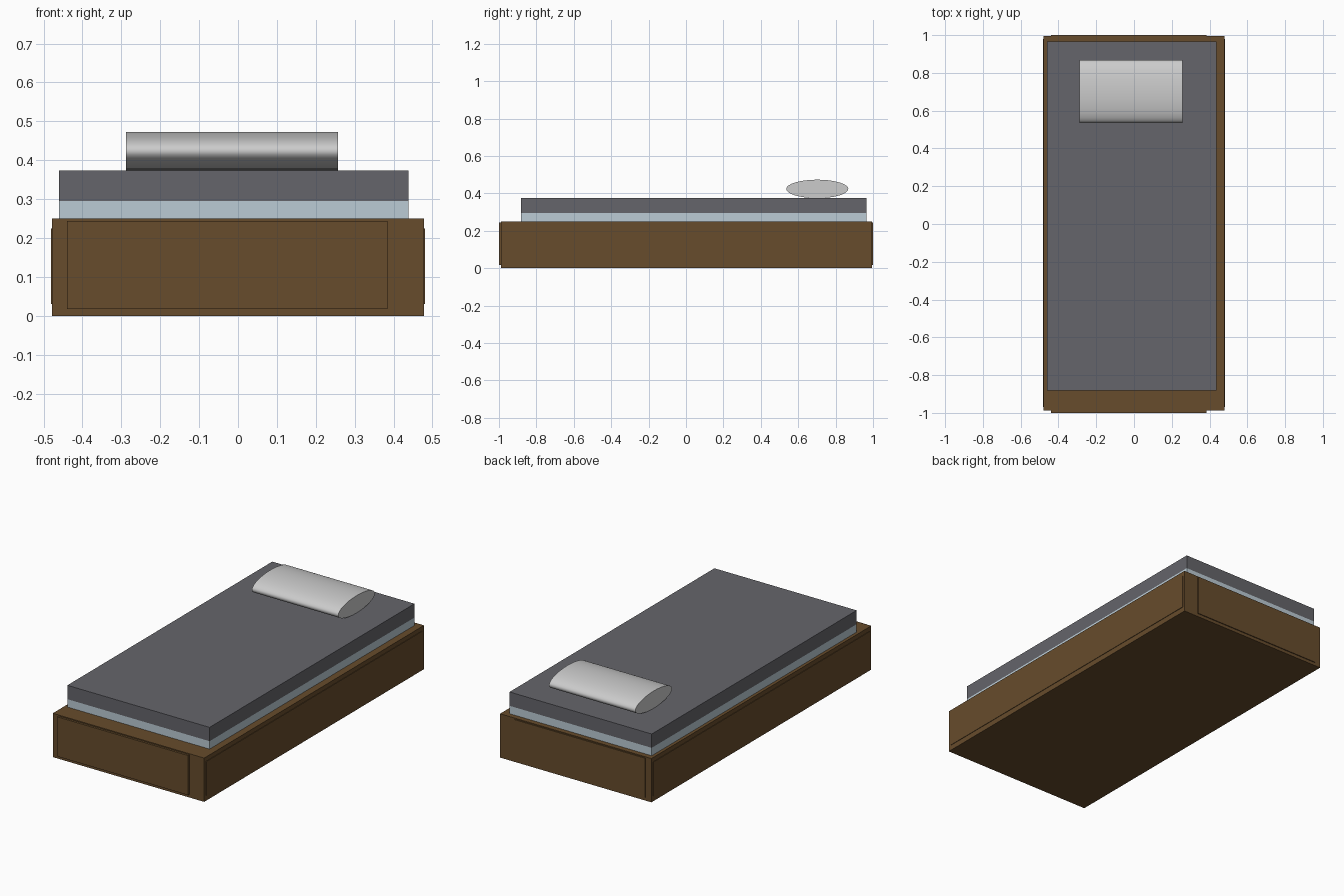
import bpy
import math

if "Cube" in bpy.data.objects:
    bpy.data.objects.remove(bpy.data.objects["Cube"])


def material(name, rgb):
    m = bpy.data.materials.new(name)
    m.diffuse_color = (*rgb, 1)
    m.use_nodes = True
    m.node_tree.nodes["Principled BSDF"].inputs["Base Color"].default_value = m.diffuse_color
    return m


WOOD = material("dark_wood", (0.135, 0.072, 0.025))
COVER = material("charcoal_cover", (0.13, 0.13, 0.145))
SHEET = material("pale_sheet", (0.5, 0.6, 0.66))


def box(name, lo, hi, mat):
    center = [(a + b) / 2 for a, b in zip(lo, hi)]
    bpy.ops.mesh.primitive_cube_add(size=1, location=center)
    ob = bpy.context.object
    ob.name = name
    ob.scale = [b - a for a, b in zip(lo, hi)]
    bpy.ops.object.transform_apply(location=False, rotation=False, scale=True)
    ob.data.materials.append(mat)
    return ob


# Bed base with thin raised panels on its four sides
box("bed_base", (-0.478, -0.988, 0), (0.478, 0.995, 0.25), WOOD)
box("front_panel", (-0.44, -1.0, 0.018), (0.385, -0.98, 0.244), WOOD)
box("back_panel", (-0.44, 0.98, 0.018), (0.385, 1.0, 0.244), WOOD)
for side, s in (("left", -1), ("right", 1)):
    xs = sorted((s * 0.47, s * 0.481))
    box(side + "_panel", (xs[0], -0.97, 0.03), (xs[1], 0.98, 0.225), WOOD)

# Mattress and blanket
box("mattress", (-0.46, -0.882, 0.25), (0.438, 0.966, 0.295), SHEET)
box("blanket", (-0.46, -0.882, 0.295), (0.438, 0.966, 0.374), COVER)

# Pillow: a flattened cylinder lying across the bed
bpy.ops.mesh.primitive_cylinder_add(vertices=32, radius=1, depth=0.545,
                                    location=(-0.015, 0.702, 0.4235),
                                    rotation=(0, math.pi / 2, 0))
pillow = bpy.context.object
pillow.name = "pillow"
pillow.scale = (0.0495, 0.166, 1)
bpy.ops.object.transform_apply(location=False, rotation=True, scale=True)
bpy.ops.object.shade_smooth_by_angle(angle=math.radians(60))
